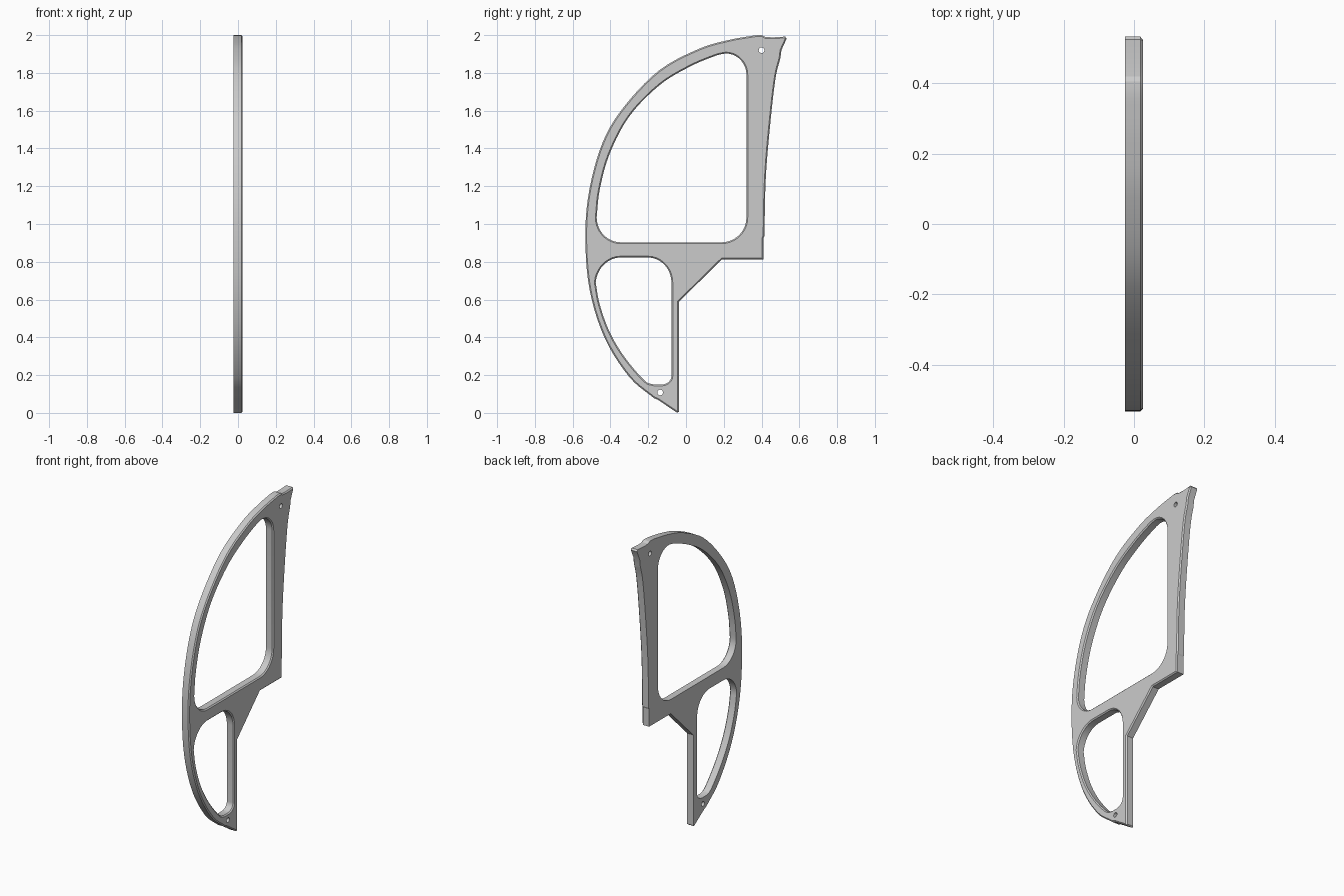
import bpy, bmesh, math
from mathutils import Vector

if "Cube" in bpy.data.objects:
    bpy.data.objects.remove(bpy.data.objects["Cube"])

HALF = 0.025      # half thickness
CHAMFER = 0.007   # edge chamfer on the +x side only


def spline(pts, n=5):
    """Smooth curve through the points."""
    p = [Vector(q) for q in pts]
    p = [2 * p[0] - p[1]] + p + [2 * p[-1] - p[-2]]
    out = []
    for a, b, c, d in zip(p, p[1:], p[2:], p[3:]):
        for i in range(n):
            t = i / n
            out.append(0.5 * (2 * b + (c - a) * t + (2 * a - 5 * b + 4 * c - d) * t * t
                              + (3 * b - a - 3 * c + d) * t ** 3))
    return out + [p[-2]]


def corner(start, ctrl, end, n=9):
    """Elliptical rounded corner."""
    s, k, e = Vector(start), Vector(ctrl), Vector(end)
    m = s + e - k
    return [m + (s - m) * math.cos(a) + (e - m) * math.sin(a)
            for a in (i * math.pi / 2 / n for i in range(n + 1))]


def circle(y, z, r, n=20):
    return [Vector((y + r * math.cos(2 * math.pi * i / n),
                    z + r * math.sin(2 * math.pi * i / n))) for i in range(n)]


def clean(loop, ccw):
    """Drop doubled points and set the winding direction."""
    out = [p for i, p in enumerate(loop) if (p - loop[i - 1]).length > 1e-4]
    area = sum(out[i - 1].cross(p) for i, p in enumerate(out))
    return out if (area > 0) == ccw else out[::-1]


def offset(loop, d):
    """Move a loop to its left by d with mitred corners."""
    out = []
    for i, p in enumerate(loop):
        a = (p - loop[i - 1]).normalized()
        b = (loop[(i + 1) % len(loop)] - p).normalized()
        na, nb = Vector((-a.y, a.x)), Vector((-b.y, b.x))
        out.append(p + (na + nb) * d / max(1 + na.dot(nb), 0.4))
    return out


# Outer outline in (y, z)
outer = [Vector(p) for p in ((0.385, 2.0), (0.405, 1.999), (0.42, 1.99), (0.46, 1.988),
                             (0.525, 1.992), (0.533, 1.982))][::-1]
outer += spline([(0.36, 1.998), (0.23, 1.975), (0.07, 1.928), (-0.14, 1.815), (-0.325, 1.625),
                 (-0.44, 1.435), (-0.512, 1.18), (-0.533, 0.93), (-0.51, 0.65),
                 (-0.43, 0.395), (-0.30, 0.19), (-0.17, 0.078)])
outer += [Vector(p) for p in ((-0.15, 0.07), (-0.05, 0.003), (-0.045, 0.0), (-0.038, 0.006),
                              (-0.038, 0.588), (0.19, 0.812), (0.41, 0.812), (0.41, 0.925))]
outer += spline([(0.415, 0.935), (0.422, 1.235), (0.443, 1.5), (0.473, 1.765), (0.50, 1.88)])
outer += [Vector((0.505, 1.92))]

# Large upper window
upper = corner((-0.473, 1.035), (-0.473, 0.903), (-0.345, 0.903))
upper += corner((0.188, 0.903), (0.32, 0.903), (0.32, 1.035))
upper += corner((0.32, 1.79), (0.32, 1.903), (0.21, 1.903))
upper += spline([(0.21, 1.903), (0.155, 1.89), (0.02, 1.833), (-0.14, 1.735), (-0.30, 1.57),
                 (-0.405, 1.37), (-0.457, 1.18), (-0.473, 1.035)])

# Small lower window
lower = corner((-0.077, 0.69), (-0.077, 0.823), (-0.203, 0.823))
lower += corner((-0.345, 0.823), (-0.47, 0.823), (-0.478, 0.69))
lower += spline([(-0.478, 0.69), (-0.457, 0.575), (-0.405, 0.43), (-0.325, 0.295),
                 (-0.22, 0.172), (-0.17, 0.15)])
lower += corner((-0.13, 0.15), (-0.077, 0.15), (-0.077, 0.195))

# Loops with their chamfer size; screw holes are plain
loops = [(clean(outer, True), CHAMFER), (clean(upper, False), CHAMFER),
         (clean(lower, False), CHAMFER),
         (clean(circle(0.40, 1.92, 0.015), False), 0),
         (clean(circle(-0.137, 0.108, 0.015), False), 0)]

# Walls, chamfers and the two flat caps
bm = bmesh.new()
back_edges, front_edges = [], []
for loop, c in loops:
    levels = [(-HALF, loop), (HALF - c, loop)]
    if c:
        levels.append((HALF, offset(loop, c)))
    rings = [[bm.verts.new((x, p.x, p.y)) for p in pts] for x, pts in levels]
    n = len(loop)
    for r0, r1 in zip(rings, rings[1:]):
        for i in range(n):
            bm.faces.new((r0[i - 1], r0[i], r1[i], r1[i - 1]))
    for ring, store in ((rings[0], back_edges), (rings[-1], front_edges)):
        store += [bm.edges.get((ring[i - 1], ring[i])) for i in range(n)]
for edges, nx in ((back_edges, -1), (front_edges, 1)):
    bmesh.ops.triangle_fill(bm, edges=edges, use_beauty=True, use_dissolve=False,
                            normal=(nx, 0, 0))
bmesh.ops.recalc_face_normals(bm, faces=bm.faces)

mesh = bpy.data.meshes.new("side_frame")
bm.to_mesh(mesh)
bm.free()
frame = bpy.data.objects.new("side_frame", mesh)
bpy.context.collection.objects.link(frame)
bpy.context.view_layer.objects.active = frame
frame.select_set(True)
bpy.ops.object.shade_smooth_by_angle(angle=math.radians(25))
